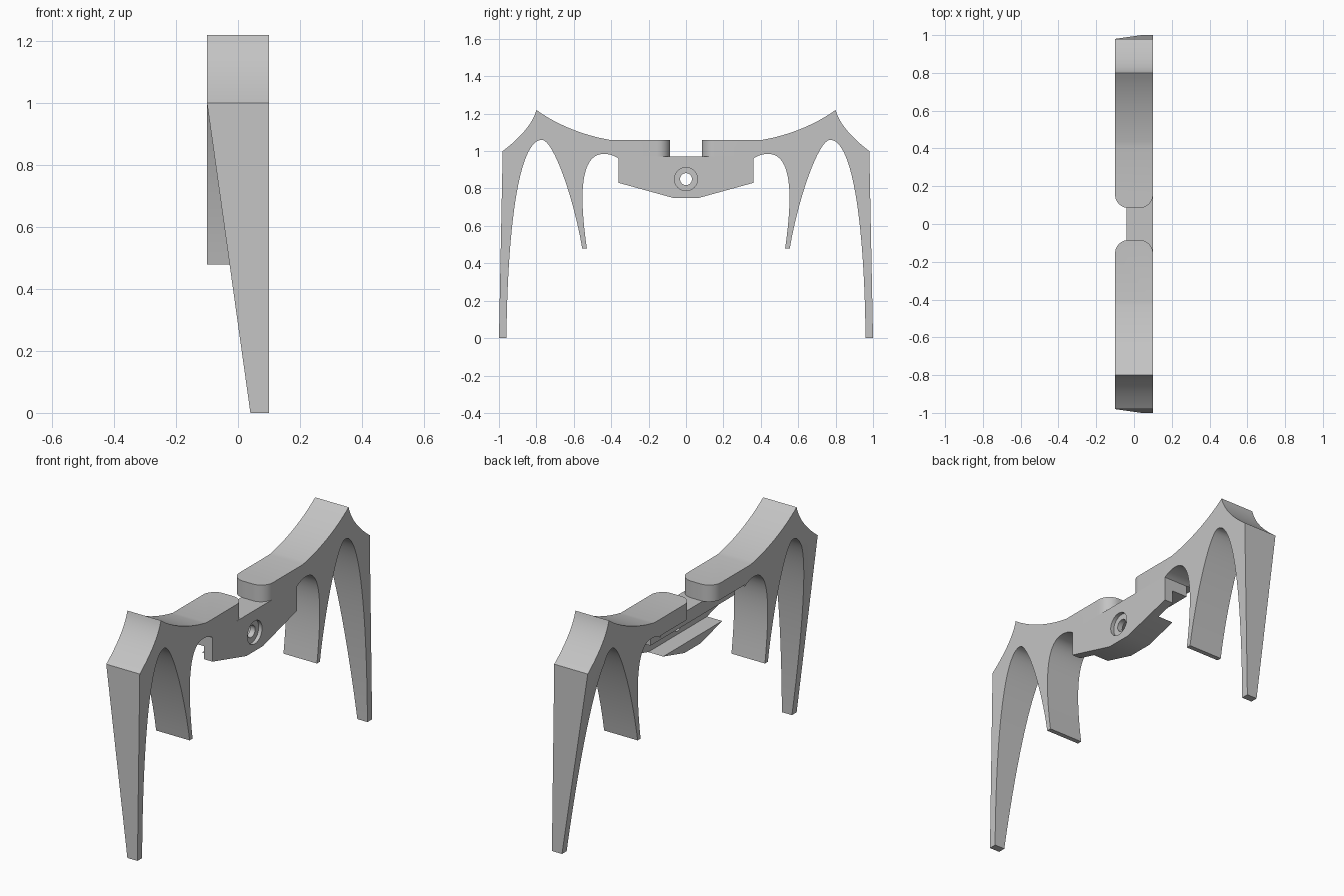
import bpy, bmesh, math
from mathutils import Vector, Matrix

cube = bpy.data.objects.get("Cube")
if cube:
    bpy.data.objects.remove(cube, do_unlink=True)

grey = bpy.data.materials.new("plain grey")
grey.use_nodes = True
COLOUR = (0.55, 0.55, 0.55, 1)
grey.diffuse_color = COLOUR
grey.node_tree.nodes["Principled BSDF"].inputs["Base Color"].default_value = COLOUR


def curve(*ctrl, steps=16):
    """Points along a cubic Bezier, without its last point."""
    a, b, c, d = (Vector(p) for p in ctrl)
    pts = []
    for i in range(steps):
        t = i / steps
        s = 1 - t
        pts.append(tuple(a * s**3 + b * 3 * s * s * t + c * 3 * s * t * t + d * t**3))
    return pts


def add_object(name, bm):
    bmesh.ops.recalc_face_normals(bm, faces=bm.faces)
    mesh = bpy.data.meshes.new(name)
    bm.to_mesh(mesh)
    bm.free()
    mesh.materials.append(grey)
    obj = bpy.data.objects.new(name, mesh)
    bpy.context.collection.objects.link(obj)
    return obj


def extrude(points, offset):
    """Prism from a closed outline of 3D points."""
    bm = bmesh.new()
    face = bm.faces.new([bm.verts.new(p) for p in points])
    res = bmesh.ops.extrude_face_region(bm, geom=[face])
    moved = [g for g in res["geom"] if isinstance(g, bmesh.types.BMVert)]
    bmesh.ops.translate(bm, verts=moved, vec=offset)
    return bm


def cylinder_x(name, radius, x0, x1, z):
    bm = bmesh.new()
    place = Matrix.Translation(((x0 + x1) / 2, 0, z)) @ Matrix.Rotation(math.pi / 2, 4, "Y")
    bmesh.ops.create_cone(bm, cap_ends=True, segments=40, radius1=radius,
                          radius2=radius, depth=x1 - x0, matrix=place)
    return add_object(name, bm)


def activate(obj):
    bpy.ops.object.select_all(action="DESELECT")
    obj.select_set(True)
    bpy.context.view_layer.objects.active = obj


def cut(obj, cutter):
    cutter.hide_render = True
    mod = obj.modifiers.new("cut", "BOOLEAN")
    mod.operation = "DIFFERENCE"
    mod.solver = "EXACT"
    mod.object = cutter
    activate(obj)
    bpy.ops.object.modifier_apply(modifier=mod.name)
    bpy.data.objects.remove(cutter, do_unlink=True)


def smooth(obj):
    activate(obj)
    bpy.ops.object.shade_smooth_by_angle(angle=math.radians(30))


HALF = 0.1      # half the width of the arms
END = 0.085     # inner end of each arm
SEAT = 0.97     # height where the arms rest on the bridge

# Arm outline with its long outer leg and short inner leg, as (y, z)
outline = [(END, 1.06)]
outline += curve((.41, 1.06), (.55, 1.085), (.69, 1.14), (.80, 1.22))
outline += curve((.80, 1.22), (.82, 1.14), (.90, 1.06), (.98, 1.0))
outline += [(.98, 1.0), (1.0, 0)]
outline += curve((.96, 0), (.955, .55), (.90, 1.06), (.77, 1.06), steps=24)
outline += curve((.77, 1.06), (.71, 1.06), (.60, .75), (.555, .48))
outline += [(.555, .48)]
outline += curve((.53, .48), (.57, .75), (.57, .985), (.44, .985))
outline += curve((.44, .985), (.41, .985), (.38, .975), (.36, .96), steps=6)
outline += [(.36, .96), (.36, SEAT), (END, SEAT)]

for name, side in (("front_arm", -1), ("rear_arm", 1)):
    bm = extrude([(-HALF, side * y, z) for y, z in outline], (2 * HALF, 0, 0))
    # Rounded inner end
    corners = [e for e in bm.edges
               if all(abs(abs(v.co.y) - END) < 1e-4 for v in e.verts)
               and abs(e.verts[0].co.z - e.verts[1].co.z) > 0.01]
    bmesh.ops.bevel(bm, geom=corners, offset=0.07, segments=10, profile=0.5, affect="EDGES")
    arm = add_object(name, bm)
    # Taper of the outer leg
    wedge = [(-.1, 1), (.04, 0), (.054, -.1), (-.3, -.1), (-.3, 1)]
    cutter = add_object("taper_cutter", extrude(
        [(x, side * .77, z) for x, z in wedge], (0, side * .4, 0)))
    cut(arm, cutter)
    smooth(arm)

# Bridge joining the arms
half_bridge = [(.07, .75), (.36, .83), (.36, SEAT)]
bridge_outline = half_bridge + [(-y, z) for y, z in reversed(half_bridge)]
bridge = add_object("bridge", extrude([(-.04, y, z) for y, z in bridge_outline], (.14, 0, 0)))

# Lengthwise pocket in the bridge
pocket = [(-.2, .80), (.05, .80), (.05, .90), (-.2, .90)]
cut(bridge, add_object("pocket_cutter", extrude(
    [(x, -.5, z) for x, z in pocket], (0, 1, 0))))

# Counterbored pivot hole
cut(bridge, cylinder_x("counterbore_cutter", .062, .08, .15, .85))
cut(bridge, cylinder_x("hole_cutter", .032, 0, .15, .85))
smooth(bridge)
